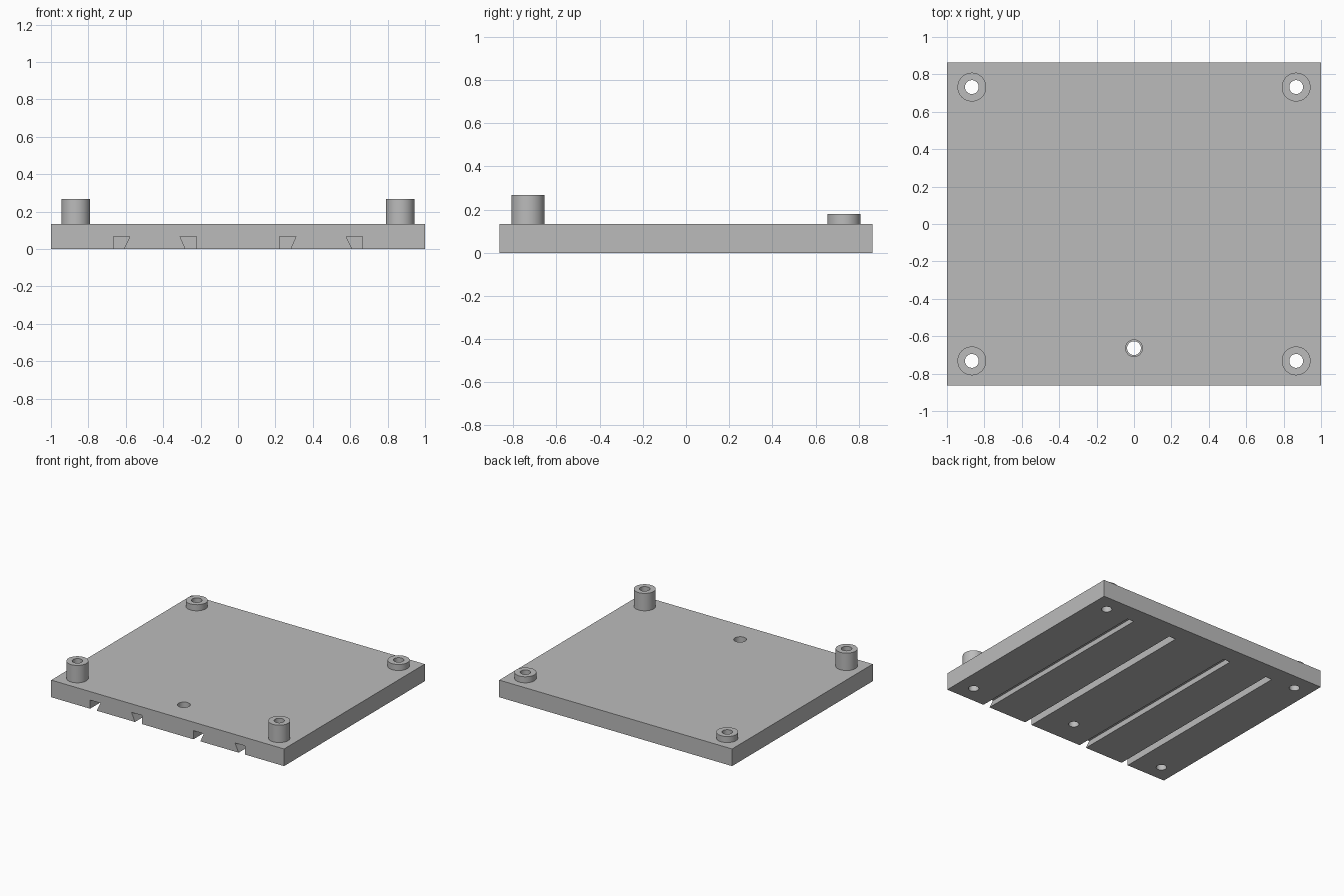
import bpy, bmesh, math

if "Cube" in bpy.data.objects:
    bpy.data.objects.remove(bpy.data.objects["Cube"])

grey = bpy.data.materials.new("plain grey")
grey.diffuse_color = (0.5, 0.5, 0.5, 1)
grey.use_nodes = True
grey.node_tree.nodes["Principled BSDF"].inputs["Base Color"].default_value = grey.diffuse_color

HALF_X, HALF_Y, TOP = 1.0, 0.863, 0.133
POST_X, POST_Y = 0.867, 0.732
SEGS = 48


def new_object(name, bm):
    bmesh.ops.recalc_face_normals(bm, faces=bm.faces)
    mesh = bpy.data.meshes.new(name)
    bm.to_mesh(mesh)
    bm.free()
    mesh.materials.append(grey)
    obj = bpy.data.objects.new(name, mesh)
    bpy.context.collection.objects.link(obj)
    return obj


def lathe(name, profile, x, y):
    """Spin a closed (radius, z) profile about a vertical axis at x, y."""
    bm = bmesh.new()
    rings = []
    for i in range(SEGS):
        a = 2 * math.pi * i / SEGS
        rings.append([bm.verts.new((x + r * math.cos(a), y + r * math.sin(a), z))
                      for r, z in profile])
    n = len(profile)
    for i in range(SEGS):
        p, q = rings[i], rings[(i + 1) % SEGS]
        for j in range(n):
            k = (j + 1) % n
            if profile[j][0] > 0 or profile[k][0] > 0:
                bm.faces.new((p[j], q[j], q[k], p[k]))
    bmesh.ops.remove_doubles(bm, verts=bm.verts, dist=1e-5)
    return new_object(name, bm)


def prism(name, outline, y0, y1):
    """Extrude an (x, z) outline along y."""
    bm = bmesh.new()
    face = bm.faces.new([bm.verts.new((x, y0, z)) for x, z in outline])
    ext = bmesh.ops.extrude_face_region(bm, geom=[face])["geom"]
    bmesh.ops.translate(bm, vec=(0, y1 - y0, 0),
                        verts=[v for v in ext if isinstance(v, bmesh.types.BMVert)])
    return new_object(name, bm)


def smooth(obj):
    bpy.ops.object.select_all(action='DESELECT')
    bpy.context.view_layer.objects.active = obj
    obj.select_set(True)
    bpy.ops.object.shade_smooth_by_angle(angle=math.radians(30))


def cut(obj, cutter):
    mod = obj.modifiers.new("cut", 'BOOLEAN')
    mod.operation, mod.solver, mod.object = 'DIFFERENCE', 'EXACT', cutter
    bpy.context.view_layer.objects.active = obj
    bpy.ops.object.modifier_apply(modifier=mod.name)
    bpy.data.objects.remove(cutter)


# Base plate
plate = prism("base_plate", [(-HALF_X, 0), (HALF_X, 0), (HALF_X, TOP), (-HALF_X, TOP)],
              -HALF_Y, HALF_Y)

# Half-dovetail slots underneath, open at the front and stopping short of the back
outer_slot = [(0.666, -0.05), (0.666, 0.067), (0.578, 0.067), (0.61, 0), (0.61, -0.05)]
inner_slot = [(0.222, -0.05), (0.222, 0.067), (0.31, 0.067), (0.281, 0), (0.281, -0.05)]
for side in (-1, 1):
    for outline in (outer_slot, inner_slot):
        cut(plate, prism("slot_cutter", [(side * x, z) for x, z in outline],
                         -HALF_Y - 0.1, 0.722))

# Corner posts with through holes: tall at the front, short at the back
for sx, side in ((-1, "left"), (1, "right")):
    for sy, end, height in ((-1, "front", 0.268), (1, "back", 0.18)):
        x, y = sx * POST_X, sy * POST_Y
        cut(plate, lathe("hole_cutter", [(0, -0.1), (0.037, -0.1), (0.037, 0.3), (0, 0.3)], x, y))
        smooth(lathe(f"{end}_{side}_post",
                     [(0.037, TOP), (0.077, TOP), (0.077, height), (0.037, height)], x, y))

# Stepped hole near the front edge
cut(plate, lathe("stepped_hole_cutter",
                 [(0, -0.1), (0.037, -0.1), (0.037, 0.067), (0.045, 0.067), (0.045, 0.3), (0, 0.3)],
                 0, -0.664))
smooth(plate)
